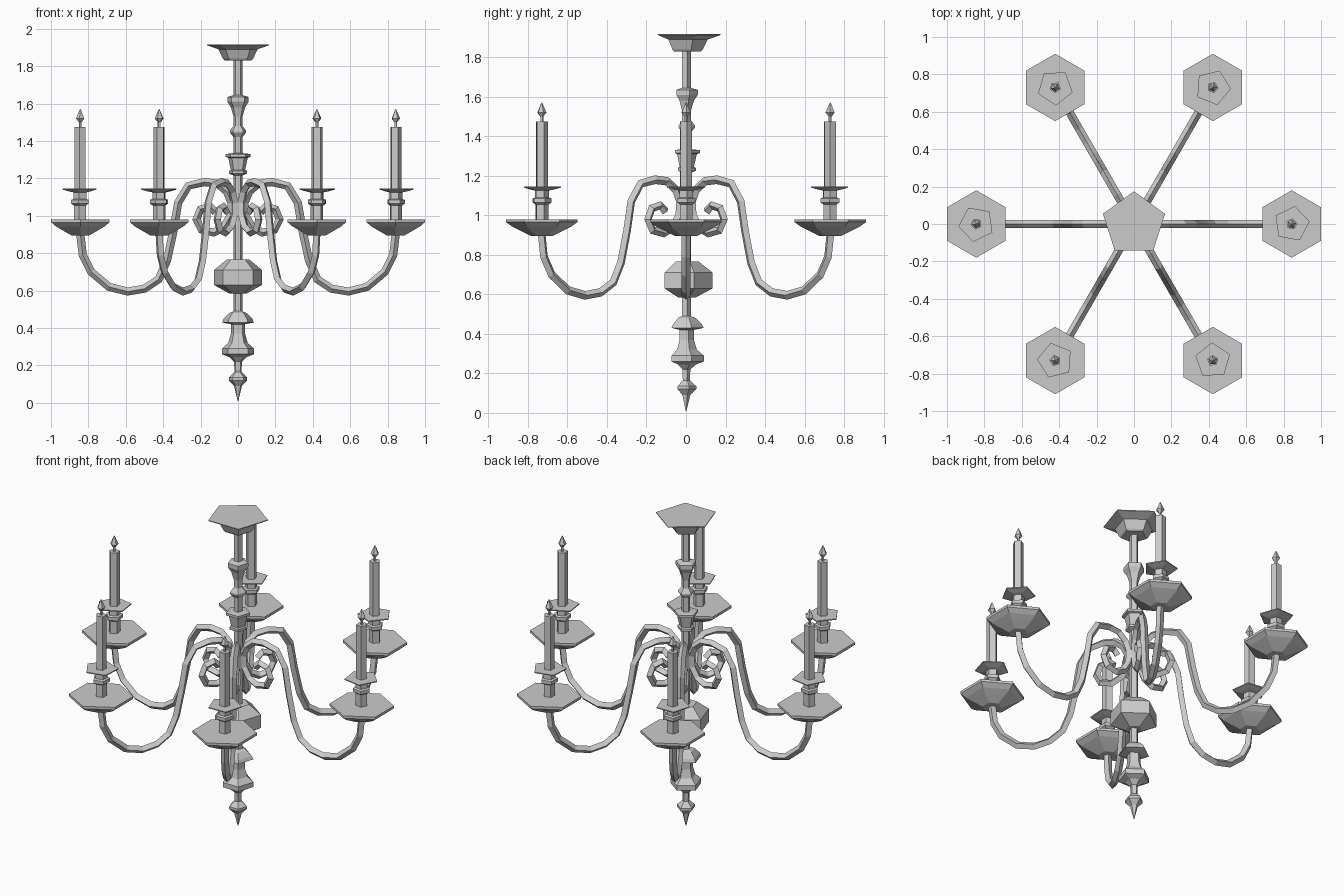
import bpy, bmesh
from math import pi, cos, sin, radians
from mathutils import Matrix

cube = bpy.data.objects.get("Cube")
if cube:
    bpy.data.objects.remove(cube, do_unlink=True)

GREY = (0.6, 0.6, 0.6, 1)
metal = bpy.data.materials.new("plain_grey")
metal.use_nodes = True
metal.diffuse_color = GREY
metal.node_tree.nodes["Principled BSDF"].inputs["Base Color"].default_value = GREY


def add_object(name, bm, matrix=Matrix()):
    bmesh.ops.recalc_face_normals(bm, faces=bm.faces)
    mesh = bpy.data.meshes.new(name)
    bm.to_mesh(mesh)
    bm.free()
    mesh.materials.append(metal)
    ob = bpy.data.objects.new(name, mesh)
    bpy.context.collection.objects.link(ob)
    ob.matrix_world = matrix
    return ob


def skin(bm, rings):
    """Join successive rings of vertices and cap both ends."""
    n = len(rings[0])
    for a, b in zip(rings, rings[1:]):
        for i in range(n):
            j = (i + 1) % n
            bm.faces.new((a[i], a[j], b[j], b[i]))
    bm.faces.new(rings[0][::-1])
    bm.faces.new(rings[-1])


def turned(name, profile, sides, phase=90, matrix=Matrix()):
    """Faceted turning from (radius, height) pairs."""
    bm = bmesh.new()
    rings = []
    for r, z in profile:
        angles = [radians(phase) + 2 * pi * i / sides for i in range(sides)]
        rings.append([bm.verts.new((r * cos(a), r * sin(a), z)) for a in angles])
    skin(bm, rings)
    return add_object(name, bm, matrix)


def swept(name, path, radius, sides, matrix):
    """Tube along a path in the x-z plane."""
    bm = bmesh.new()
    rings = []
    for i, (x, z) in enumerate(path):
        x0, z0 = path[max(i - 1, 0)]
        x1, z1 = path[min(i + 1, len(path) - 1)]
        length = ((x1 - x0) ** 2 + (z1 - z0) ** 2) ** 0.5
        nx, nz = -(z1 - z0) / length, (x1 - x0) / length
        ring = []
        for k in range(sides):
            a = 2 * pi * k / sides
            u, v = radius * cos(a), radius * sin(a)
            ring.append(bm.verts.new((x + nx * u, v, z + nz * u)))
        rings.append(ring)
    skin(bm, rings)
    return add_object(name, bm, matrix)


# Central column
turned("finial", [(0.002, 0.01), (0.022, 0.09), (0.052, 0.12), (0.052, 0.135),
                  (0.02, 0.165), (0.022, 0.22), (0.05, 0.245), (0.09, 0.26),
                  (0.09, 0.29), (0.055, 0.32), (0.04, 0.37), (0.04, 0.42),
                  (0.09, 0.43), (0.08, 0.45), (0.05, 0.48), (0.024, 0.49)], 5)
turned("bulb", [(0.05, 0.585), (0.135, 0.63), (0.135, 0.71), (0.065, 0.765)], 5)
turned("shaft", [(0.025, 0.47), (0.025, 1.85)], 5)
turned("hub_collar", [(0.025, 1.215), (0.05, 1.225), (0.05, 1.24), (0.04, 1.245),
                      (0.055, 1.31), (0.07, 1.315), (0.07, 1.33), (0.025, 1.335)], 5)
turned("lower_knob", [(0.025, 1.42), (0.046, 1.445), (0.046, 1.455), (0.025, 1.48)], 5)
turned("upper_knob", [(0.025, 1.53), (0.04, 1.58), (0.06, 1.61),
                      (0.06, 1.635), (0.025, 1.645)], 5)
turned("ceiling_cup", [(0.075, 1.83), (0.085, 1.84), (0.11, 1.89),
                       (0.175, 1.912), (0.175, 1.917)], 5)

# Arm path: scroll first, then over the crest and out to the pan
REACH = 0.843
arm_path = [(0.12, 1.02), (0.15, 1.05), (0.20, 1.035), (0.222, 0.98), (0.195, 0.925),
            (0.13, 0.91), (0.075, 0.94), (0.04, 1.0), (0.035, 1.07), (0.06, 1.13),
            (0.11, 1.172), (0.18, 1.18), (0.265, 1.16), (0.32, 1.07), (0.345, 0.92),
            (0.38, 0.76), (0.425, 0.66), (0.50, 0.61), (0.59, 0.595), (0.69, 0.62),
            (0.785, 0.70), (0.83, 0.79), (REACH, 0.90)]
pan = [(0.055, 0.895), (0.115, 0.925), (0.15, 0.943), (0.18, 0.965), (0.18, 0.98)]
socket = [(0.034, 0.975), (0.034, 1.055), (0.05, 1.065), (0.05, 1.085), (0.036, 1.09),
          (0.036, 1.125), (0.06, 1.13), (0.097, 1.14), (0.097, 1.146)]
candle = [(0.031, 1.14), (0.031, 1.475)]
flame = [(0.008, 1.47), (0.008, 1.5), (0.024, 1.52), (0.002, 1.57)]

for n in range(6):
    spin = Matrix.Rotation(radians(60 * n), 4, "Z")
    seat = spin @ Matrix.Translation((REACH, 0, 0))
    tag = f"_{n + 1}"
    swept("arm" + tag, arm_path, 0.022, 4, spin)
    turned("drip_pan" + tag, pan, 6, 90, seat)
    turned("candle_socket" + tag, socket, 5, 80, seat)
    turned("candle" + tag, candle, 5, 80, seat)
    turned("flame" + tag, flame, 5, 80, seat)
